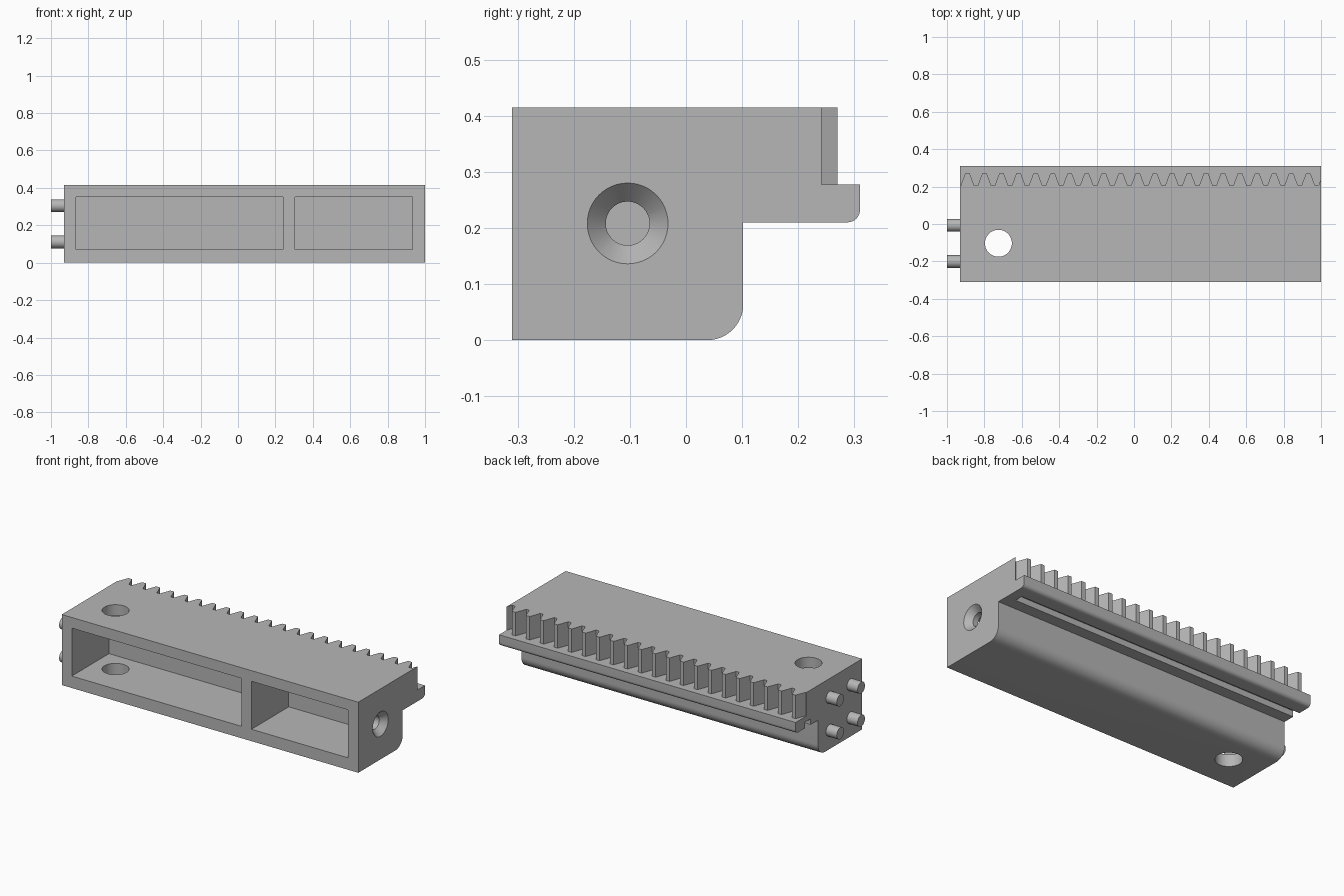
import bpy, bmesh, math
from mathutils import Matrix, Vector

cube = bpy.data.objects.get("Cube")
if cube:
    bpy.data.objects.remove(cube, do_unlink=True)

grey = bpy.data.materials.new("matte grey")
grey.use_nodes = True
colour = (0.47, 0.47, 0.47, 1)
grey.diffuse_color = colour
grey.node_tree.nodes["Principled BSDF"].inputs["Base Color"].default_value = colour


def finish(name, bm):
    bmesh.ops.recalc_face_normals(bm, faces=bm.faces)
    mesh = bpy.data.meshes.new(name)
    bm.to_mesh(mesh)
    bm.free()
    mesh.materials.append(grey)
    obj = bpy.data.objects.new(name, mesh)
    bpy.context.collection.objects.link(obj)
    return obj


def prism(name, points, move):
    """Extrude a closed outline of 3D points along a vector."""
    bm = bmesh.new()
    face = bm.faces.new([bm.verts.new(p) for p in points])
    new = bmesh.ops.extrude_face_region(bm, geom=[face])["geom"]
    verts = [v for v in new if isinstance(v, bmesh.types.BMVert)]
    bmesh.ops.translate(bm, verts=verts, vec=move)
    return finish(name, bm)


def box(name, lo, hi):
    outline = [(lo[0], lo[1], lo[2]), (hi[0], lo[1], lo[2]),
               (hi[0], hi[1], lo[2]), (lo[0], hi[1], lo[2])]
    return prism(name, outline, (0, 0, hi[2] - lo[2]))


def rod(name, start, end, r1, r2=None):
    """Cylinder or cone frustum between two points."""
    a, b = Vector(start), Vector(end)
    turn = (b - a).to_track_quat("Z", "Y").to_matrix().to_4x4()
    bm = bmesh.new()
    bmesh.ops.create_cone(bm, cap_ends=True, segments=48, radius1=r1,
                          radius2=r1 if r2 is None else r2, depth=(b - a).length,
                          matrix=Matrix.Translation((a + b) / 2) @ turn)
    return finish(name, bm)


def smooth(obj):
    bpy.ops.object.select_all(action="DESELECT")
    obj.select_set(True)
    bpy.context.view_layer.objects.active = obj
    bpy.ops.object.shade_smooth_by_angle(angle=math.radians(30))


def cut(obj, cutter):
    mod = obj.modifiers.new("cut", "BOOLEAN")
    mod.operation, mod.solver, mod.object = "DIFFERENCE", "EXACT", cutter
    bpy.context.view_layer.objects.active = obj
    bpy.ops.object.modifier_apply(modifier=mod.name)
    bpy.data.objects.remove(cutter, do_unlink=True)


def fillet(y, z, r, steps):
    """Quarter round, from the underside up to the back face."""
    for i in range(steps + 1):
        a = math.pi / 2 * (i / steps - 1)
        yield (y - r + r * math.cos(a), z + r + r * math.sin(a))


LEFT, RIGHT, FRONT, BACK, TOP = -0.93, 1.0, -0.31, 0.31, 0.415
LEDGE_BOTTOM, LEDGE_TOP = 0.21, 0.277

# Housing: side profile with a rounded lower edge and an overhanging ledge
profile = [(FRONT, 0), *fillet(0.102, 0, 0.064, 12), (0.102, LEDGE_BOTTOM),
           *fillet(BACK, LEDGE_BOTTOM, 0.022, 8), (BACK, TOP), (FRONT, TOP)]
housing = prism("rack_housing", [(LEFT, y, z) for y, z in profile], (RIGHT - LEFT, 0, 0))

# Gear teeth: comb-shaped cutter above the ledge
PITCH, ROOT, TIP = 0.0911, 0.206, 0.27
comb = [(1.2, 0.4), (1.2, ROOT)]
for i in range(-1, 22):
    centre = 0.9315 - i * PITCH
    comb += [(centre + 0.036, ROOT), (centre + 0.012, TIP),
             (centre - 0.012, TIP), (centre - 0.036, ROOT)]
comb += [(-1.2, ROOT), (-1.2, 0.4)]
cut(housing, prism("tooth_cutter", [(x, y, LEDGE_TOP) for x, y in comb], (0, 0, 0.3)))

# Two front pockets
for x0, x1 in ((-0.865, 0.24), (0.305, 0.932)):
    cut(housing, box("pocket_cutter", (x0, -0.4, 0.07), (x1, 0.036, 0.352)))

# Groove under the ledge, open at the pegged end
cut(housing, box("groove_cutter", (-1.1, 0.17, 0.1), (0.94, 0.22, 0.245)))

# Vertical through hole
cut(housing, rod("hole_cutter", (-0.725, -0.103, -0.1), (-0.725, -0.103, 0.5), 0.072))

# Countersunk screw hole in the end wall
MID_Y, MID_Z = -0.104, 0.208
cut(housing, rod("screw_cutter", (0.85, MID_Y, MID_Z), (1.1, MID_Y, MID_Z), 0.039))
cut(housing, rod("sink_cutter", (0.965, MID_Y, MID_Z), (1.035, MID_Y, MID_Z), 0.039, 0.105))
smooth(housing)

# Four locating pegs on the opposite end
for side, sy in (("front", -1), ("back", 1)):
    for level, sz in (("lower", -1), ("upper", 1)):
        y, z = MID_Y + sy * 0.097, MID_Z + sz * 0.097
        smooth(rod(f"{side}_{level}_peg", (-0.9, y, z), (-1.0, y, z), 0.034))
